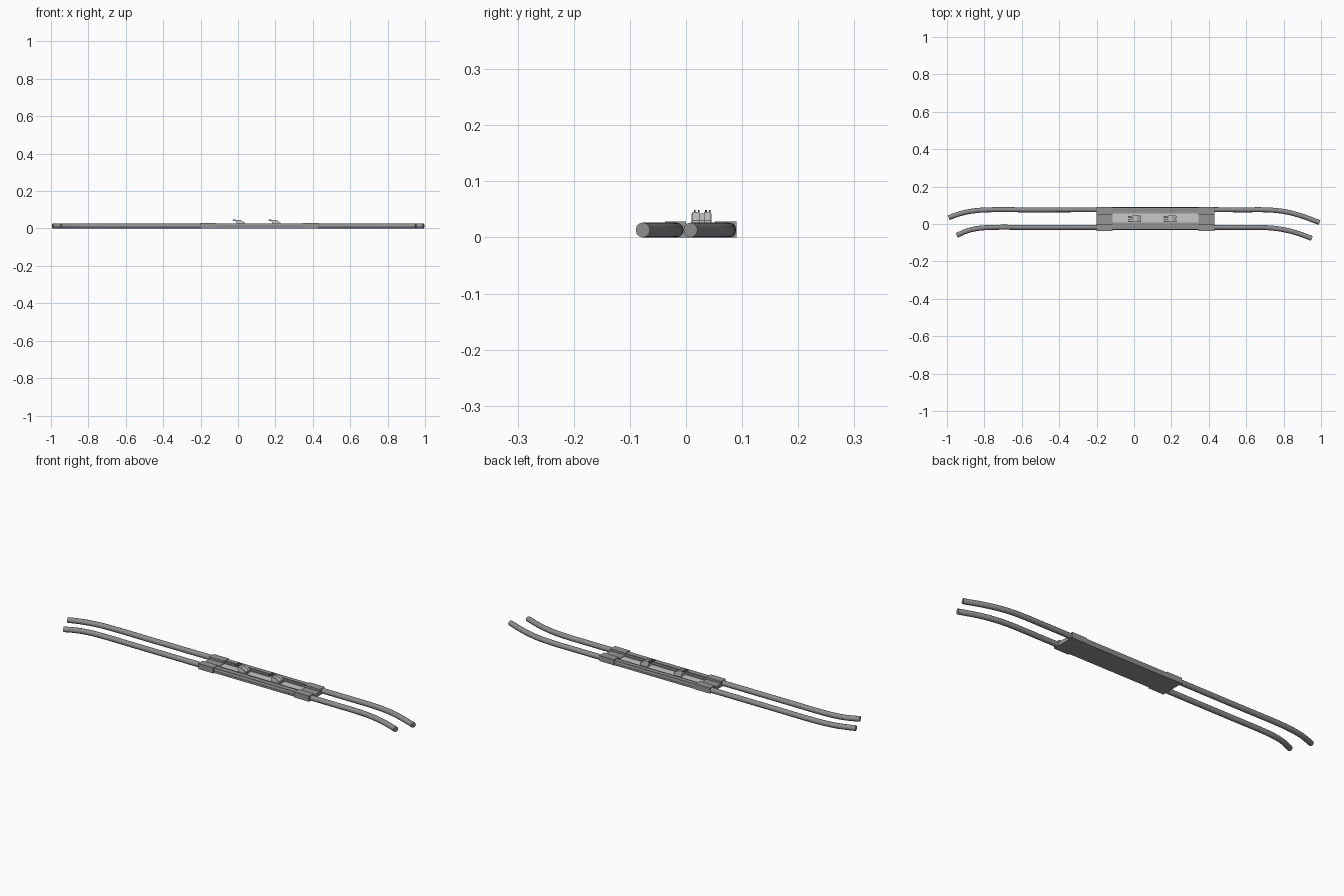
import bpy, bmesh, math

if "Cube" in bpy.data.objects:
    bpy.data.objects.remove(bpy.data.objects["Cube"])


def material(name, v):
    m = bpy.data.materials.new(name)
    m.diffuse_color = (v, v, v, 1)
    m.use_nodes = True
    m.node_tree.nodes["Principled BSDF"].inputs["Base Color"].default_value = m.diffuse_color
    return m


TUBE = material("tube grey", 0.27)
BODY = material("body grey", 0.30)
LIGHT = material("light grey", 0.58)
DARK = material("dark grey", 0.12)


def prism(name, profile, y0, y1, mat):
    """Extrude an x-z profile along y."""
    me = bpy.data.meshes.new(name)
    bm = bmesh.new()
    a = [bm.verts.new((x, y0, z)) for x, z in profile]
    b = [bm.verts.new((x, y1, z)) for x, z in profile]
    bm.faces.new(a)
    bm.faces.new(b[::-1])
    n = len(a)
    for i in range(n):
        j = (i + 1) % n
        bm.faces.new((a[j], a[i], b[i], b[j]))
    bmesh.ops.recalc_face_normals(bm, faces=bm.faces)
    bm.to_mesh(me)
    bm.free()
    me.materials.append(mat)
    ob = bpy.data.objects.new(name, me)
    bpy.context.collection.objects.link(ob)
    return ob


def box(name, x0, x1, y0, y1, z0, z1, mat):
    return prism(name, [(x0, z0), (x1, z0), (x1, z1), (x0, z1)], y0, y1, mat)


def tube(name, pts, r, mat):
    """Round bar following a smooth path in the ground plane."""
    cu = bpy.data.curves.new(name, 'CURVE')
    cu.dimensions = '3D'
    cu.bevel_depth = r
    cu.bevel_resolution = 4
    cu.resolution_u = 4
    cu.use_fill_caps = True
    sp = cu.splines.new('BEZIER')
    sp.bezier_points.add(len(pts) - 1)
    for bp, (x, y) in zip(sp.bezier_points, pts):
        bp.co = (x, y, r)
        bp.handle_left_type = bp.handle_right_type = 'AUTO'
    cu.materials.append(mat)
    ob = bpy.data.objects.new(name, cu)
    bpy.context.collection.objects.link(ob)
    bpy.ops.object.select_all(action='DESELECT')
    ob.select_set(True)
    bpy.context.view_layer.objects.active = ob
    bpy.ops.object.convert(target='MESH')
    bpy.ops.object.shade_smooth_by_angle(angle=math.radians(40))


# Two long bars with bent ends
R = 0.0133
tube("rear_bar", [(-0.991, 0.034), (-0.92, 0.058), (-0.85, 0.071), (-0.77, 0.076),
                  (-0.6, 0.076), (0.6, 0.076), (0.72, 0.075), (0.80, 0.067),
                  (0.88, 0.048), (0.992, 0.008)], R, TUBE)
tube("front_bar", [(-0.948, -0.061), (-0.89, -0.036), (-0.83, -0.023), (-0.75, -0.018),
                   (-0.6, -0.018), (0.6, -0.018), (0.70, -0.019), (0.78, -0.027),
                   (0.86, -0.045), (0.951, -0.077)], R, TUBE)

# Base plate under the middle
box("base_plate", -0.20, 0.43, -0.030, 0.088, 0.0, 0.008, BODY)

# Clamp blocks around the bars, and cross pieces between them
for side, x0, x1 in (("left", -0.20, -0.115), ("right", 0.345, 0.43)):
    box("front_clamp_" + side, x0, x1, -0.037, 0.0, 0.0, 0.0285, BODY)
    box("rear_clamp_" + side, x0, x1, 0.052, 0.09, 0.0, 0.0285, BODY)
    box("cross_piece_" + side, x0, x1, 0.0, 0.052, 0.0, 0.018, BODY)

# Side rails with a stepped inner ledge, and the light tray
for side, outer, mid, inner in (("front", -0.029, -0.004, 0.009),
                                ("rear", 0.088, 0.066, 0.055)):
    box("side_rail_" + side, -0.115, 0.345, min(outer, mid), max(outer, mid),
        0.0, 0.0255, BODY)
    box("inner_ledge_" + side, -0.115, 0.345, min(mid, inner), max(mid, inner),
        0.0, 0.021, BODY)
box("tray", -0.115, 0.345, 0.009, 0.055, 0.008, 0.015, LIGHT)

# Two slanted clips with raised ears
for i, cx in enumerate((0.0, 0.19)):
    ramp = [(-0.030, 0.045), (0.015, 0.045), (0.038, 0.030), (0.038, 0.015),
            (0.030, 0.015), (0.030, 0.028), (0.010, 0.040), (-0.025, 0.041)]
    ramp = [(cx + x, z) for x, z in ramp]
    for k, y in enumerate((0.012, 0.032)):
        prism(f"clip_{i}_arm_{k}", ramp, y, y + 0.012, LIGHT)
    plate = [(cx - 0.002, 0.015), (cx + 0.034, 0.015), (cx + 0.034, 0.030),
             (cx + 0.012, 0.043), (cx - 0.012, 0.043)]
    prism(f"clip_{i}_core", plate, 0.010, 0.045, LIGHT)
    ear = [(cx - 0.031, 0.049), (cx - 0.005, 0.046), (cx + 0.036, 0.031),
           (cx + 0.036, 0.027), (cx + 0.0, 0.030)]
    for k, y in enumerate((0.014, 0.021, 0.034, 0.041)):
        prism(f"clip_{i}_ear_{k}", ear, y, y + 0.003, DARK)
